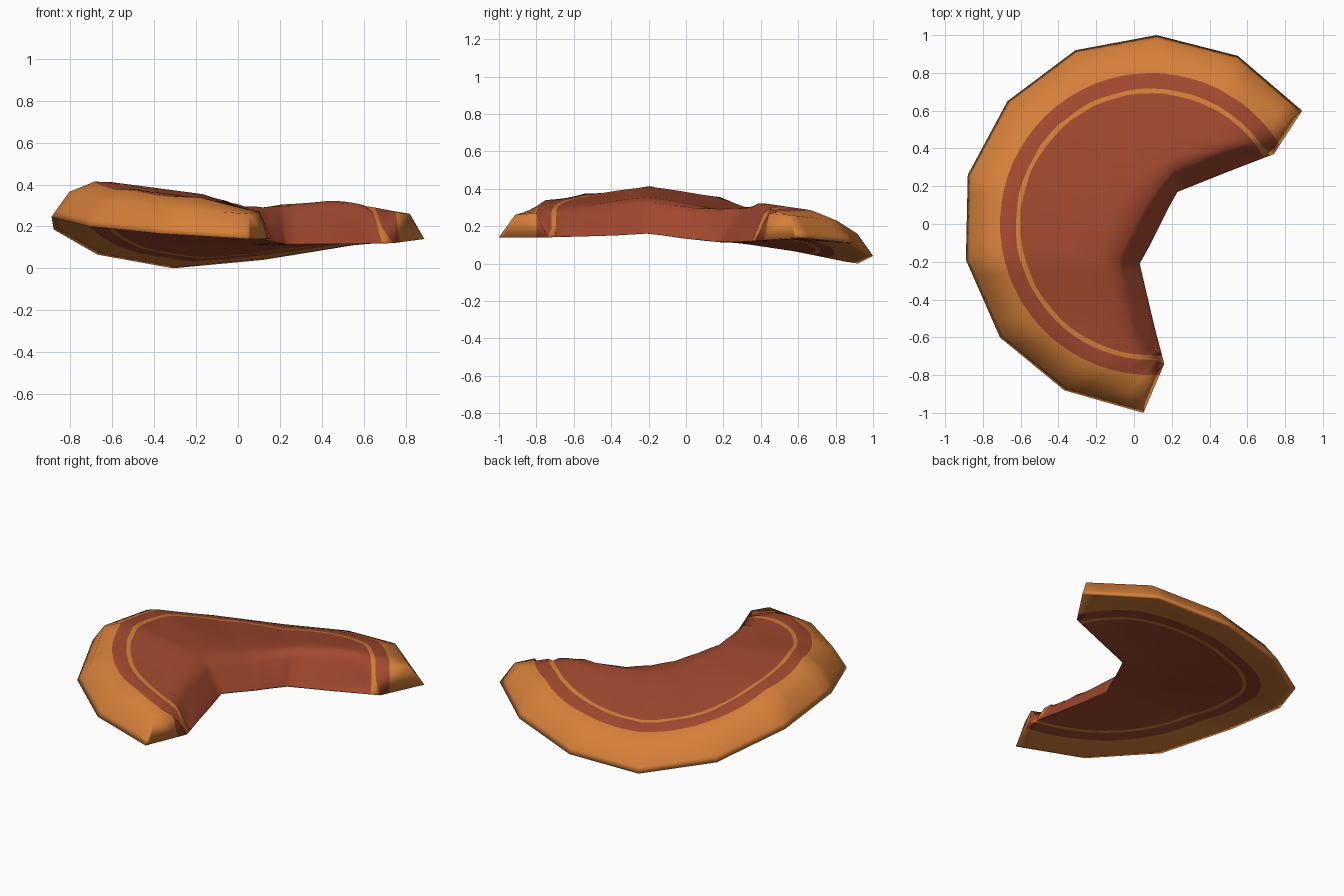
import bpy, bmesh
from mathutils import Vector

if "Cube" in bpy.data.objects:
    bpy.data.objects.remove(bpy.data.objects["Cube"])

C = Vector((0.09, 0.0))          # centre of the painted rings
SUB = 5                          # smooth steps between control columns

# outer rim, from the back right tip round to the front tip
RIM = [(.89, .60, .14), (.55, .89, .11), (.12, 1.0, .04), (-.31, .92, 0), (-.67, .65, .065),
       (-.88, .26, .185), (-.89, -.19, .245), (-.71, -.60, .20), (-.37, -.88, .165), (.05, -1.0, .14)]
# lower edge of the bitten side, and height of the ridge above it
BITE = [(.74, .37, .12), (.48, .27, .115), (.23, .17, .115), (.18, .08, .125), (.13, -.02, .135),
        (.08, -.12, .15), (.03, -.21, .16), (.07, -.38, .15), (.11, -.55, .145), (.16, -.74, .14)]
RIDGE = [.27, .325, .315, .305, .305, .325, .345, .325, .295, .27]


def make_material(name, colour):
    m = bpy.data.materials.new(name)
    m.diffuse_color = (*colour, 1)
    m.use_nodes = True
    m.node_tree.nodes["Principled BSDF"].inputs["Base Color"].default_value = m.diffuse_color
    return m


def key_profiles():
    """Control points (top, bottom) of each column from rim to bitten edge."""
    tops, bottoms = [], []
    last = len(RIM) - 1
    for i in range(last + 1):
        p, q = Vector(RIM[i]), Vector(BITE[i])
        flat = (q - p).to_2d()
        d = flat.length
        u = Vector((flat.x / d, flat.y / d, 0))
        end = i in (0, last)
        # tops of the two end walls lean inwards a little
        lean = Vector((0, 0, 0))
        if end:
            j = 1 if i == 0 else last - 1
            lean = (Vector(RIM[j]) - p).to_2d().normalized().to_3d() * .03

        def at(s, z):
            v = p + u * s + lean
            v.z = z
            return v
        lip = p + u * .02 + Vector((0, 0, .03)) + lean * .3
        shoulder = at(.085, p.z + .12)
        crown = at(min(.22, .5 * d), p.z + (.13 if end else .175))
        ridge = at(d - min(.13, .25 * d), RIDGE[i])
        wall = at(d - .02, q.z + .03)
        tops.append([p, lip, shoulder, crown, ridge, wall, q])
        sag = 0 if end else .015
        bottoms.append([p, p.lerp(q, .04), p.lerp(q, .08), p.lerp(q, .4) + Vector((0, 0, sag)),
                        p.lerp(q, .75) + Vector((0, 0, sag)), p.lerp(q, .96), q])
    return tops, bottoms


def densify(cols):
    out = []
    for a, b in zip(cols, cols[1:]):
        for k in range(SUB):
            out.append([x.lerp(y, k / SUB) for x, y in zip(a, b)])
    return out + [cols[-1]]


def sample(pts, t):
    i = min(int(t), len(pts) - 2)
    return pts[i].lerp(pts[i + 1], t - i)


def cross(pts, r):
    """Parameter where the profile first comes inside radius r."""
    n = 600
    for k in range(n // 3, n + 1):
        t = k / n * (len(pts) - 1)
        if (sample(pts, t).to_2d() - C).length < r:
            return t
    return len(pts) - 1.0


def rows(pts):
    end = len(pts) - 1
    rings = [cross(pts, r) for r in (.80, .72, .695)]
    rest = [rings[-1] + (end - rings[-1]) * k / 12 for k in range(1, 13)]
    return [sample(pts, t) for t in [0, 1, 2] + rings + rest]


bm = bmesh.new()
tops, bottoms = (([rows(c) for c in densify(s)]) for s in key_profiles())
vt = [[bm.verts.new(v) for v in c] for c in tops]
vb = [[bm.verts.new(v) for v in c] for c in bottoms]
nr = len(vt[0])

# orange crust outside, russet middle, thin orange ring between
rule = lambda j: 0 if j < 3 or j == 4 else 1
for grid, flip in ((vt, False), (vb, True)):
    for a, b in zip(grid, grid[1:]):
        for j in range(nr - 1):
            f = [a[j], b[j], b[j + 1], a[j + 1]]
            bm.faces.new(f[::-1] if flip else f).material_index = rule(j)
# end walls
for c in (0, -1):
    for j in range(nr - 1):
        f = [vt[c][j], vt[c][j + 1], vb[c][j + 1], vb[c][j]]
        bm.faces.new(f).material_index = rule(j)
bmesh.ops.remove_doubles(bm, verts=bm.verts, dist=.0005)
bmesh.ops.dissolve_degenerate(bm, edges=bm.edges, dist=.0003)
bmesh.ops.recalc_face_normals(bm, faces=bm.faces)
for f in bm.faces:
    f.smooth = True

mesh = bpy.data.meshes.new("curved_slice")
bm.to_mesh(mesh)
bm.free()
mesh.materials.append(make_material("orange crust", (.66, .21, .04)))
mesh.materials.append(make_material("russet middle", (.36, .066, .028)))
obj = bpy.data.objects.new("curved_slice", mesh)
bpy.context.collection.objects.link(obj)
